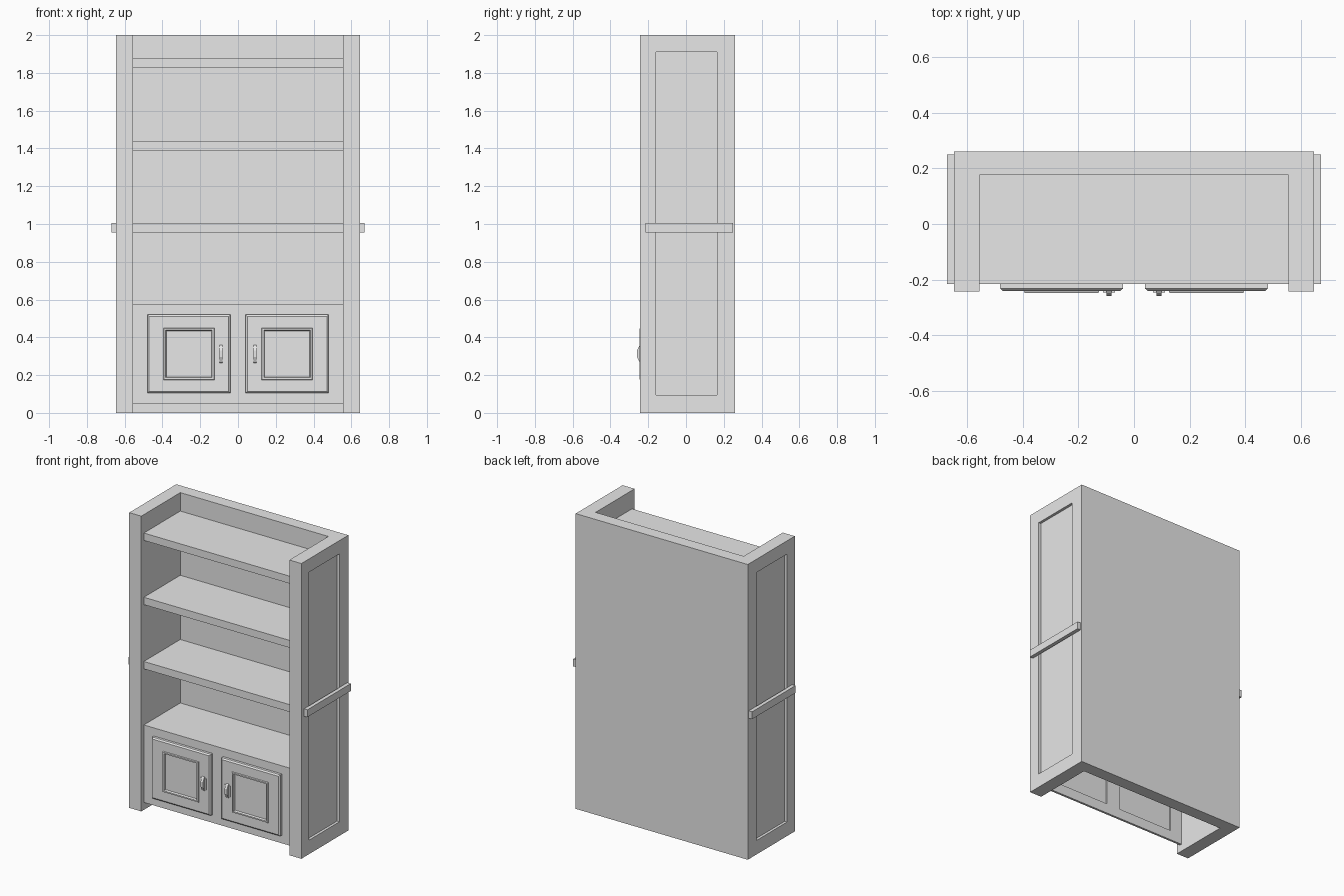
import bpy
import bmesh

cube = bpy.data.objects.get("Cube")
if cube:
    bpy.data.objects.remove(cube, do_unlink=True)

grey = bpy.data.materials.new("plain grey")
grey.use_nodes = True
grey.diffuse_color = (0.8, 0.8, 0.8, 1)
grey.node_tree.nodes["Principled BSDF"].inputs["Base Color"].default_value = (0.8, 0.8, 0.8, 1)


def finish(name, bm):
    bmesh.ops.recalc_face_normals(bm, faces=bm.faces)
    mesh = bpy.data.meshes.new(name)
    bm.to_mesh(mesh)
    bm.free()
    mesh.materials.append(grey)
    obj = bpy.data.objects.new(name, mesh)
    bpy.context.collection.objects.link(obj)
    return obj


def boxes(name, *spans):
    """One object from boxes, each given as (x0, x1), (y0, y1), (z0, z1)."""
    bm = bmesh.new()
    for span in spans:
        verts = bmesh.ops.create_cube(bm, size=1)["verts"]
        for v in verts:
            for axis, (lo, hi) in enumerate(span):
                v.co[axis] = lo if v.co[axis] < 0 else hi
    return finish(name, bm)


def both(side, lo, hi):
    return tuple(sorted((side * lo, side * hi)))


INNER, OUTER = 0.555, 0.645
FRONT, BACK, SHELF_FRONT, WALL = -0.243, 0.26, -0.215, 0.175
DOOR_X, DOOR_Z = (0.04, 0.48), (0.105, 0.52)


def door(name, side):
    """Nested rectangles: bevelled edge, raised bead, sunken panel."""
    rings = [(0, 0, -0.213), (0, 0, -0.232), (0.009, 0.009, -0.24),
             (0.085, 0.07, -0.24), (0.088, 0.073, -0.247),
             (0.097, 0.082, -0.247), (0.101, 0.086, -0.233)]
    bm = bmesh.new()
    loops = []
    for dx, dz, y in rings:
        x0, x1 = DOOR_X[0] + dx, DOOR_X[1] - dx
        z0, z1 = DOOR_Z[0] + dz, DOOR_Z[1] - dz
        loops.append([bm.verts.new((side * x, y, z))
                      for x, z in ((x0, z0), (x1, z0), (x1, z1), (x0, z1))])
    for a, b in zip(loops, loops[1:]):
        for i in range(4):
            j = (i + 1) % 4
            bm.faces.new((a[i], a[j], b[j], b[i]))
    bm.faces.new(loops[0])
    bm.faces.new(loops[-1])
    return finish(name, bm)


def handle(name, side):
    """Small arched grip extruded across its width."""
    profile = [(-0.24, 0.265), (-0.247, 0.27), (-0.259, 0.295), (-0.259, 0.33),
               (-0.247, 0.355), (-0.24, 0.36)]
    bm = bmesh.new()
    face = bm.faces.new([bm.verts.new((side * 0.09 - 0.009, y, z)) for y, z in profile])
    out = bmesh.ops.extrude_face_region(bm, geom=[face])["geom"]
    for v in out:
        if isinstance(v, bmesh.types.BMVert):
            v.co.x += 0.018
    return finish(name, bm)


# Back wall and shelves
boxes("back_panel", ((-INNER, INNER), (WALL, BACK), (0, 2)))
for label, top in (("cabinet_top", 0.575), ("lower_shelf", 1.005),
                   ("middle_shelf", 1.44), ("upper_shelf", 1.875)):
    boxes(label, ((-INNER, INNER), (SHELF_FRONT, WALL), (top - 0.05, top)))

# Face frame around the two door openings
y = (SHELF_FRONT, -0.2)
lo, hi = DOOR_Z[0] + 0.012, DOOR_Z[1] - 0.012
near, far = DOOR_X[0] + 0.012, DOOR_X[1] - 0.012
boxes("face_frame",
      ((-INNER, INNER), y, (0.05, lo)),
      ((-INNER, INNER), y, (hi, 0.525)),
      ((-near, near), y, (lo, hi)),
      ((far, INNER), y, (lo, hi)),
      ((-INNER, -far), y, (lo, hi)))

# Sides, doors and fittings, mirrored left and right
for word, s in (("left", 1), ("right", -1)):
    x = both(s, INNER, OUTER)
    boxes(word + "_side_frame",
          (x, (FRONT, -0.16), (0, 2)),
          (x, (-0.16, 0.165), (0, 0.095)),
          (x, (-0.16, 0.165), (1.91, 2)))
    boxes(word + "_back_post", (x, (0.165, BACK), (0, 2)))
    boxes(word + "_side_panel",
          (both(s, INNER, OUTER - 0.018), (-0.16, 0.165), (0.095, 1.91)))
    boxes(word + "_side_rail",
          (both(s, OUTER, 0.67), (-0.215, 0.25), (0.955, 1.005)))
    door(word + "_door", s)
    boxes(word + "_handle_plate",
          (both(s, 0.068, 0.112), (-0.245, -0.239), (0.275, 0.35)))
    handle(word + "_handle", s)
